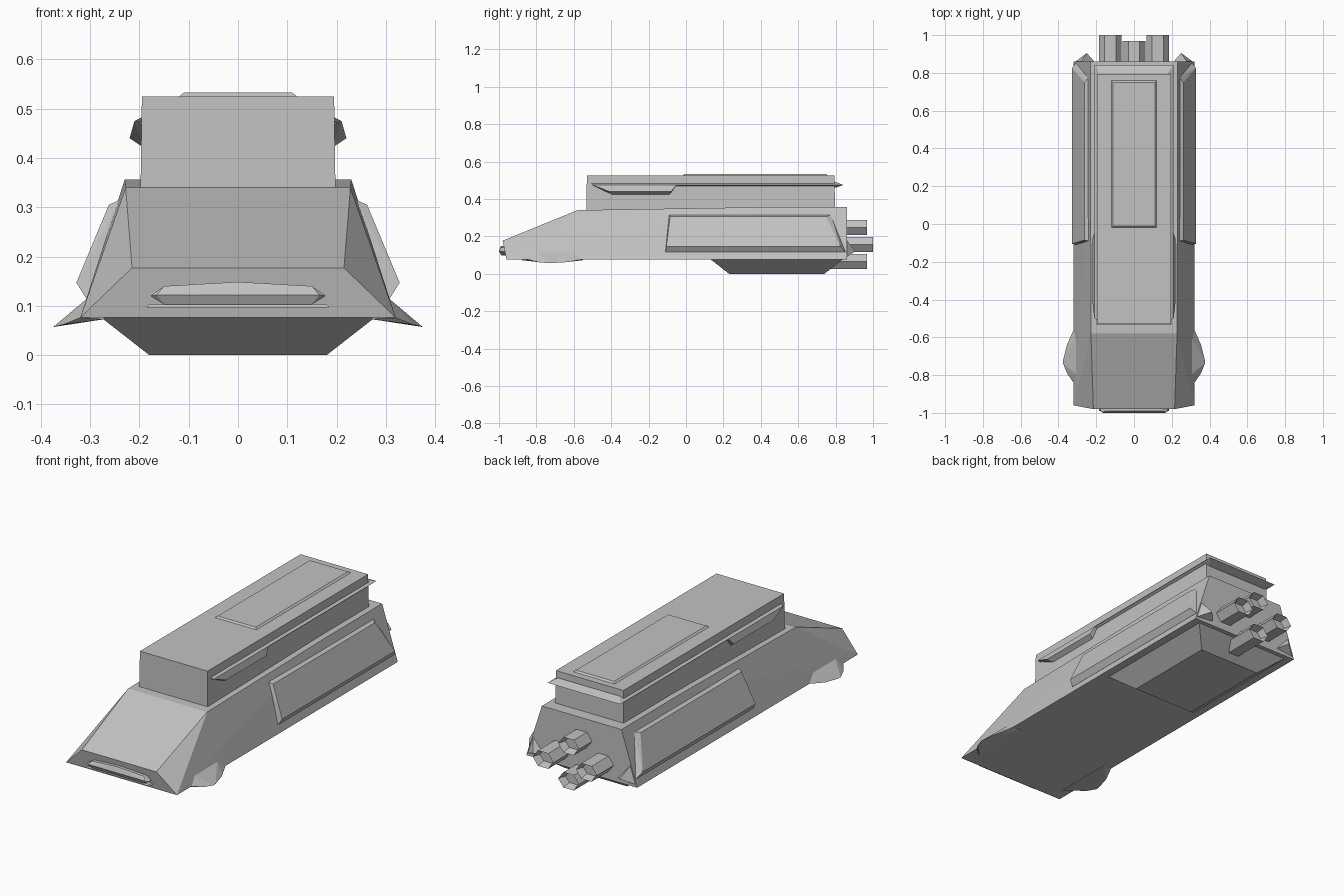
import bpy, bmesh
from math import radians
from mathutils import Matrix

default_cube = bpy.data.objects.get("Cube")
if default_cube:
    bpy.data.objects.remove(default_cube, do_unlink=True)

shade = .54
grey = bpy.data.materials.new("plain grey")
grey.use_nodes = True
grey.diffuse_color = (shade, shade, shade, 1)
shader = grey.node_tree.nodes["Principled BSDF"]
shader.inputs["Base Color"].default_value = grey.diffuse_color


def finish(name, bm):
    bmesh.ops.recalc_face_normals(bm, faces=bm.faces[:])
    mesh = bpy.data.meshes.new(name)
    bm.to_mesh(mesh)
    bm.free()
    mesh.materials.append(grey)
    part = bpy.data.objects.new(name, mesh)
    bpy.context.scene.collection.objects.link(part)


def edge(half_width, front, back, z):
    """A lengthwise edge on the left side of a part."""
    return [(half_width, front, z), (half_width, back, z)]


def solid(name, edges, sides):
    """Flat-faced convex solid spanning the edges, repeated on the given sides."""
    bm = bmesh.new()
    for side in sides:
        for corners in edges:
            for x, y, z in corners:
                bm.verts.new((side * x, y, z))
    bmesh.ops.convex_hull(bm, input=bm.verts[:])
    inside = [v for v in bm.verts if not v.link_faces]
    bmesh.ops.delete(bm, geom=inside, context='VERTS')
    bmesh.ops.dissolve_limit(bm, angle_limit=radians(.5), verts=bm.verts[:], edges=bm.edges[:])
    finish(name, bm)


def centred(name, *edges):
    solid(name, edges, (1, -1))


def pair(name, *edges):
    for label, side in (("left", 1), ("right", -1)):
        solid(f"{label}_{name}", edges, (side,))


def block(name, half_width, front, back, base, tip, taper):
    """Box whose tip face is inset all round by the taper."""
    centred(name,
            edge(half_width, front, back, base),
            edge(half_width - taper, front + taper, back - taper, tip))


# Shared levels
rear = .86
floor = .076
deck = .34
roof = .525

# Main hull, with a sloping nose and a slightly rising deck
centred("hull",
        edge(half_width=.32, front=-.96, back=rear, z=floor),
        edge(half_width=.215, front=-.98, back=0, z=.177),
        edge(half_width=.228, front=-.58, back=0, z=deck),
        edge(half_width=.23, front=.4, back=rear, z=deck + .016))

# Raised cabin, roof plate and belly block
block("cabin", half_width=.198, front=-.533, back=.797, base=deck - .02, tip=roof, taper=.003)
block("roof_plate", half_width=.12, front=-.02, back=.76, base=roof - .001, tip=.533, taper=.01)
block("belly", half_width=.28, front=.13, back=.84, base=floor + .002, tip=0, taper=.1)

# Sharp ledge running along the cabin sides and across its back
ledge_level = .475
centred("cabin_ledge",
        edge(half_width=.21, front=-.49, back=.842, z=ledge_level),
        edge(half_width=.18, front=-.5, back=.8, z=ledge_level + .015),
        edge(half_width=.18, front=-.5, back=.8, z=ledge_level - .015))

# Deeper pods under the front of the ledge
centred("cabin_pods",
        edge(half_width=.21, front=-.5, back=-.05, z=ledge_level),
        edge(half_width=.19, front=-.51, back=-.05, z=.485),
        edge(half_width=.22, front=-.41, back=-.08, z=.44),
        edge(half_width=.19, front=-.39, back=-.09, z=.42))

# Bevelled panels on both flanks
centred("side_panels",
        edge(half_width=.24, front=-.09, back=.775, z=.315),
        edge(half_width=.262, front=-.085, back=.75, z=.305),
        edge(half_width=.328, front=-.105, back=.825, z=.147),
        edge(half_width=.308, front=-.11, back=.853, z=.115))

# Wedges at the rear corners
wedge_root = rear - .01
pair("rear_wedge",
     edge(half_width=.21, front=wedge_root, back=rear, z=.1),
     edge(half_width=.31, front=wedge_root, back=rear, z=.09),
     edge(half_width=.28, front=wedge_root, back=rear, z=.18),
     edge(half_width=.25, front=wedge_root, back=rear + .045, z=.12))

# Fins beside the nose
pair("nose_fin",
     edge(half_width=.27, front=-.88, back=-.55, z=floor - .003),
     edge(half_width=.3, front=-.8, back=-.6, z=.12),
     edge(half_width=.32, front=-.84, back=-.56, z=floor),
     edge(half_width=.355, front=-.79, back=-.64, z=.062),
     edge(half_width=.375, front=-.74, back=-.72, z=.057))

# Front intake: a bar peaked in the middle, over a thin lip
bar_front = -1
bar_back = -.95
centred("front_bar",
        edge(half_width=.15, front=bar_front + .01, back=bar_back, z=.103),
        edge(half_width=.178, front=bar_front + .01, back=bar_back, z=.12),
        edge(half_width=.165, front=bar_front, back=bar_back, z=.122),
        edge(half_width=.15, front=bar_front + .01, back=bar_back, z=.14),
        edge(half_width=.01, front=bar_front + .01, back=bar_back, z=.148))
block("front_lip", half_width=.185, front=-.99, back=-.9, base=.097, tip=.103, taper=.005)


# Hollow six-sided thrusters arranged in a diamond
def thruster(name, x, z, start, end):
    bm = bmesh.new()
    length = end - start
    stretch = Matrix.Diagonal((.06, .046, 1, 1))
    stand = Matrix.Rotation(radians(-90), 4, 'X')
    place = Matrix.Translation((x, (start + end) / 2, z))
    bmesh.ops.create_cone(bm, cap_ends=True, segments=6, radius1=1, radius2=1,
                          depth=length, matrix=place @ stand @ stretch)
    # Turn the hexagon so that its points lie at the sides
    widest = max(abs(v.co.x - x) for v in bm.verts)
    if widest < .059:
        bmesh.ops.rotate(bm, verts=bm.verts[:], cent=(x, 0, z),
                         matrix=Matrix.Rotation(radians(90), 3, 'Y'))
        for v in bm.verts:
            v.co.x = x + (v.co.x - x) * .06 / .046
            v.co.z = z + (v.co.z - z) * .04 / .052
    mouth = max(bm.faces, key=lambda f: f.calc_center_median().y)
    bmesh.ops.inset_region(bm, faces=[mouth], thickness=.014)
    bmesh.ops.translate(bm, verts=mouth.verts[:], vec=(0, -.04, 0))
    finish(name, bm)


end = .968
side_offset = .125
thruster("upper_thruster", 0, .248, start=.8, end=end)
thruster("lower_thruster", 0, .065, start=.77, end=end)
thruster("left_thruster", side_offset, .157, start=.8, end=1)
thruster("right_thruster", -side_offset, .157, start=.8, end=1)
